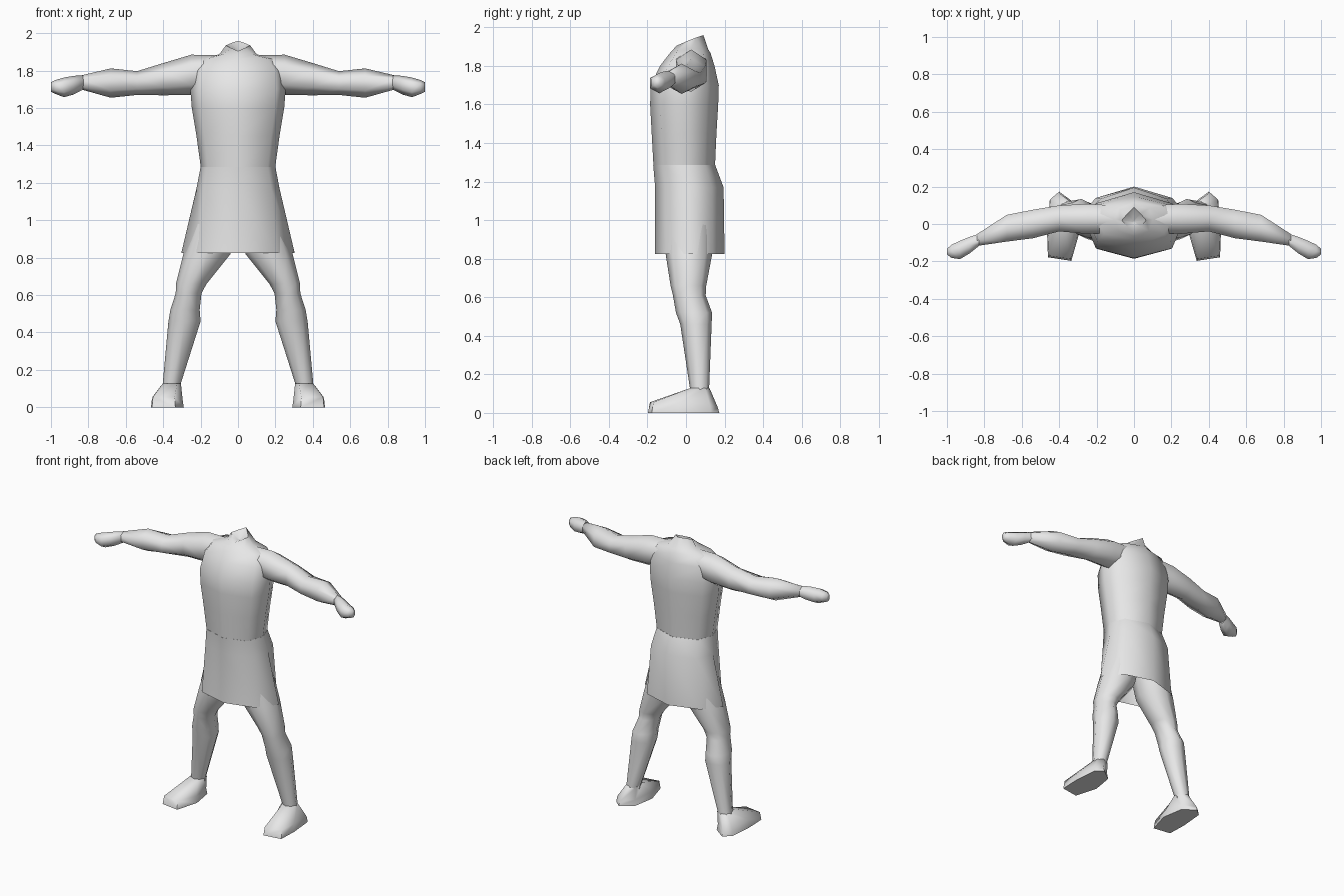
import bpy, bmesh, math

grey = bpy.data.materials.new("plain grey")
grey.diffuse_color = (0.8, 0.8, 0.8, 1)


def loft(name, rings, cap_start=True, cap_end=True, mirror=False, angle=70):
    """Skin a list of equal-length point rings into one smooth-shaded object."""
    bm = bmesh.new()
    loops = [[bm.verts.new(p) for p in ring] for ring in rings]
    n = len(loops[0])
    for a, b in zip(loops, loops[1:]):
        for i in range(n):
            j = (i + 1) % n
            bm.faces.new((a[i], a[j], b[j], b[i]))
    if cap_start:
        bm.faces.new(loops[0][::-1])
    if cap_end:
        bm.faces.new(loops[-1])
    bmesh.ops.recalc_face_normals(bm, faces=bm.faces)
    mesh = bpy.data.meshes.new(name)
    bm.to_mesh(mesh)
    bm.free()
    mesh.materials.append(grey)
    obj = bpy.data.objects.new(name, mesh)
    bpy.context.collection.objects.link(obj)
    bpy.ops.object.select_all(action='DESELECT')
    obj.select_set(True)
    bpy.context.view_layer.objects.active = obj
    bpy.ops.object.shade_smooth_by_angle(angle=math.radians(angle))
    if mirror:
        obj.modifiers.new("mirror", 'MIRROR').use_mirror_merge = False
    return obj


def body_ring(z, w, front, back, corner=0.8):
    """Eight-sided body section with a ridge at front and back."""
    c, d = w * corner, back - front
    f, b, m = front + 0.15 * d, back - 0.17 * d, front + 0.5 * d
    return [(0, front, z), (c, f, z), (w, m, z), (c, b, z),
            (0, back, z), (-c, b, z), (-w, m, z), (-c, f, z)]


def oval(n, lo1, hi1, lo2, hi2):
    """n points on an oval that fills the given two ranges."""
    return [((lo1 + hi1) / 2 + (hi1 - lo1) / 2 * math.sin(2 * math.pi * i / n),
             (lo2 + hi2) / 2 + (hi2 - lo2) / 2 * math.cos(2 * math.pi * i / n))
            for i in range(n)]


# Torso with shoulders and a slanted neck stump
neck_rim = [(0, -0.05, 1.905), (0.035, -0.015, 1.92), (0.065, 0.02, 1.935),
            (0.035, 0.055, 1.948), (0, 0.09, 1.96), (-0.035, 0.055, 1.948),
            (-0.065, 0.02, 1.935), (-0.035, -0.015, 1.92)]
neck_floor = [(x * 0.1, 0.01 + y * 0.1, 1.905) for x, y, z in neck_rim]
loft("torso", [
    body_ring(1.27, 0.197, -0.168, 0.15),
    body_ring(1.45, 0.222, -0.178, 0.158),
    body_ring(1.60, 0.247, -0.186, 0.167),
    body_ring(1.70, 0.255, -0.183, 0.17),
    body_ring(1.80, 0.245, -0.135, 0.148),
    body_ring(1.865, 0.20, -0.085, 0.128),
    body_ring(1.887, 0.10, -0.065, 0.115),
    neck_rim, neck_floor])

# Flared skirt, open at the hem
loft("skirt", [
    body_ring(1.285, 0.20, -0.17, 0.152),
    body_ring(1.17, 0.222, -0.16, 0.195),
    body_ring(0.825, 0.303, -0.16, 0.20, 0.68)], cap_end=False)

# Arms: x, then depth range and height range
arm = [(0.10, -0.06, 0.11, 1.72, 1.884), (0.25, -0.065, 0.12, 1.67, 1.885),
       (0.40, -0.05, 0.11, 1.668, 1.84), (0.54, -0.088, 0.088, 1.67, 1.797),
       (0.68, -0.105, 0.06, 1.655, 1.812), (0.84, -0.122, -0.05, 1.70, 1.774)]
loft("arm", [[(x, y, z) for y, z in oval(6, *r)] for x, *r in arm], mirror=True)

# Fists
fist = [(0.82, -0.115, -0.045, 1.703, 1.775), (0.88, -0.165, -0.062, 1.672, 1.772),
        (0.93, -0.195, -0.082, 1.658, 1.763), (0.975, -0.187, -0.105, 1.675, 1.75),
        (1.0, -0.165, -0.13, 1.687, 1.738)]
loft("fist", [[(x, y, z) for y, z in oval(6, *r)] for x, *r in fist], mirror=True)

# Legs: height, then width range and depth range
leg = [(0.98, 0.0, 0.24, -0.11, 0.14), (0.82, 0.04, 0.292, -0.105, 0.135),
       (0.66, 0.168, 0.332, -0.08, 0.105), (0.61, 0.195, 0.333, -0.068, 0.102),
       (0.52, 0.205, 0.362, -0.052, 0.135), (0.46, 0.20, 0.372, -0.03, 0.133),
       (0.13, 0.305, 0.402, 0.02, 0.12), (0.08, 0.315, 0.405, 0.03, 0.125)]
loft("leg", [[(x, y, z) for x, y in oval(8, *r)] for z, *r in leg], mirror=True)

# Feet: sole, upper edge, ankle
outline = [(0.335, -0.197), (0.46, -0.178), (0.465, -0.04), (0.45, 0.13),
           (0.40, 0.173), (0.315, 0.11), (0.29, -0.04)]
edge_height = [0.055, 0.055, 0.052, 0.04, 0.03, 0.04, 0.045]
ankle = [(0.325, 0.02), (0.38, 0.02), (0.402, 0.06), (0.392, 0.10),
         (0.36, 0.122), (0.312, 0.10), (0.305, 0.05)]
loft("foot", [
    [(x, y, 0) for x, y in outline],
    [(0.385 + (x - 0.385) * 0.93, y * 0.95, h) for (x, y), h in zip(outline, edge_height)],
    [(x, y, 0.128) for x, y in ankle]], mirror=True)
